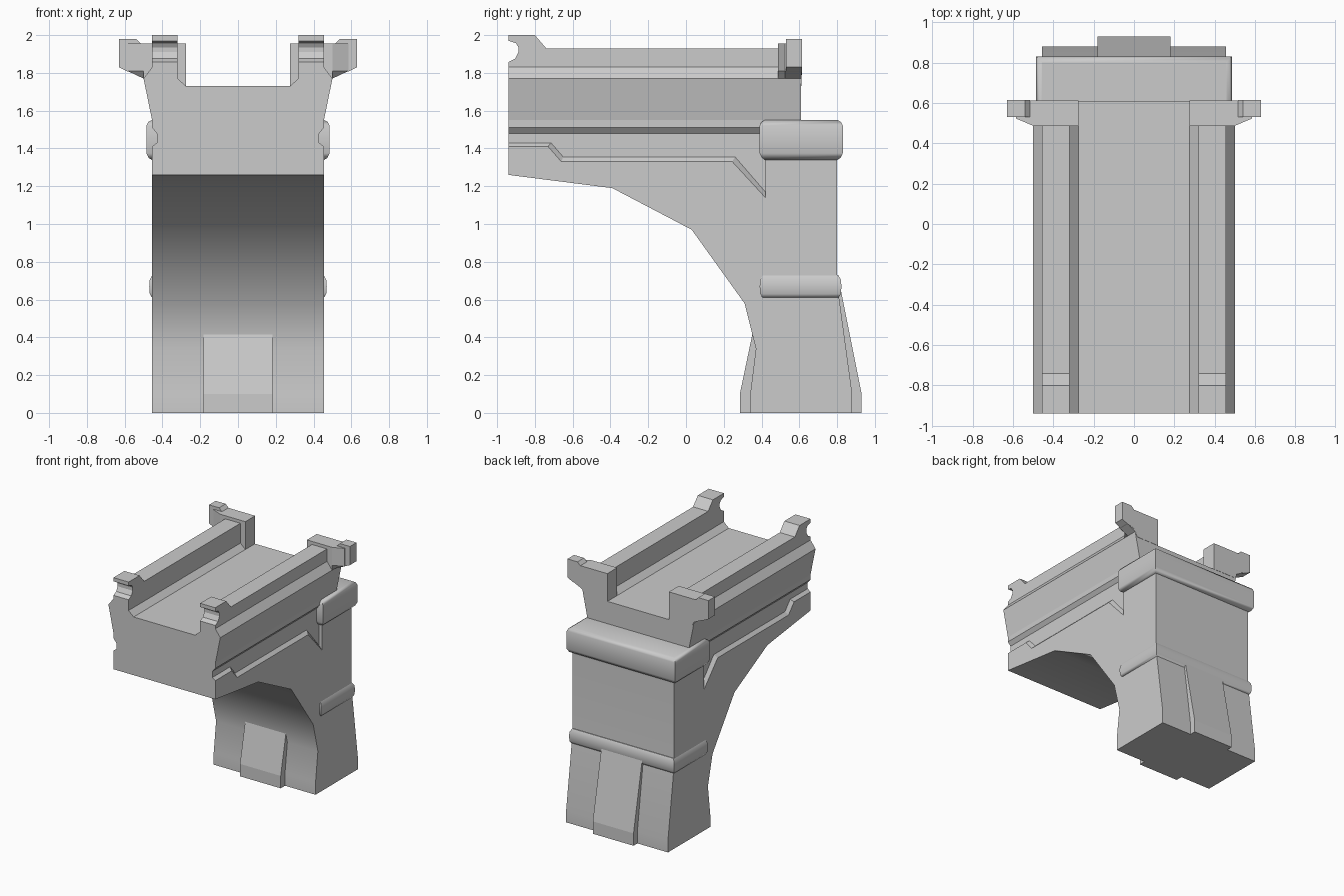
import bpy, bmesh, math

if "Cube" in bpy.data.objects:
    bpy.data.objects.remove(bpy.data.objects["Cube"])


def loft(name, rings, smooth=None):
    """Skin a closed solid through rings of equal point count."""
    bm = bmesh.new()
    vs = [[bm.verts.new(p) for p in ring] for ring in rings]
    n = len(vs[0])
    bm.faces.new(vs[0])
    bm.faces.new(vs[-1])
    for a, b in zip(vs, vs[1:]):
        for i in range(n):
            j = (i + 1) % n
            bm.faces.new((a[i], a[j], b[j], b[i]))
    bmesh.ops.recalc_face_normals(bm, faces=bm.faces)
    mesh = bpy.data.meshes.new(name)
    bm.to_mesh(mesh)
    bm.free()
    ob = bpy.data.objects.new(name, mesh)
    bpy.context.collection.objects.link(ob)
    if smooth:
        shade(ob, smooth)
    return ob


def activate(ob):
    bpy.ops.object.select_all(action='DESELECT')
    ob.select_set(True)
    bpy.context.view_layer.objects.active = ob


def shade(ob, angle):
    activate(ob)
    bpy.ops.object.shade_smooth_by_angle(angle=math.radians(angle))


def side_extrude(name, yz, x0, x1):
    return loft(name, [[(x, y, z) for y, z in yz] for x in (x0, x1)])


def band(name, y0, y1, half, profile, smooth):
    """Rectangular moulding: profile lists (inset, z)."""
    loft(name, [[(-half + i, y0 + i, z), (half - i, y0 + i, z),
                 (half - i, y1 - i, z), (-half + i, y1 - i, z)]
                for i, z in profile], smooth)


# Pier and half arch in one side profile
body = side_extrude("pier_and_arch", [
    (-0.94, 1.55), (-0.94, 1.26), (-0.39, 1.19), (0.03, 0.97), (0.31, 0.58),
    (0.37, 0.34), (0.34, 0.10), (0.34, 0), (0.88, 0), (0.88, 0.10),
    (0.805, 0.65), (0.80, 0.70), (0.80, 1.55)], -0.455, 0.455)

# Recessed spandrel panels with chamfered edges, cut on both sides
inner = [(-0.96, 1.43), (-0.715, 1.43), (-0.65, 1.355), (0.26, 1.355),
         (0.42, 1.17), (0.42, 1.48)]
outer = [(-0.96, 1.41), (-0.73, 1.41), (-0.66, 1.33), (0.245, 1.33),
         (0.42, 1.14), (0.42, 1.51)]
inner.append((-0.96, 1.48))
outer.append((-0.96, 1.51))
for s in (-1, 1):
    cutter = loft("panel_cutter", [[(s * x, y, z) for y, z in ring] for x, ring in
                                   ((0.43, inner), (0.455, outer), (0.52, outer))])
    cutter.hide_render = True
    mod = body.modifiers.new("panel", 'BOOLEAN')
    mod.operation = 'DIFFERENCE'
    mod.solver = 'EXACT'
    mod.object = cutter
    activate(body)
    bpy.ops.object.modifier_apply(modifier=mod.name)
    bpy.data.objects.remove(cutter)
shade(body, 28)

# Buttress running through the pier foot, seen front and back
side_extrude("buttress", [(0.352, 0.42), (0.285, 0.10), (0.285, 0), (0.93, 0),
                          (0.93, 0.10), (0.82, 0.65), (0.45, 0.65)], -0.182, 0.182)

# Rounded mouldings around the pier
band("pier_cap", 0.39, 0.83, 0.485,
     [(0.028, 1.34), (0.012, 1.35), (0, 1.375), (0, 1.52), (0.01, 1.54), (0.027, 1.55)], 50)
band("lower_moulding", 0.39, 0.823, 0.47,
     [(0.015, 0.61), (0.003, 0.63), (0, 0.67), (0.003, 0.705), (0.017, 0.73)], 60)

# Deck channel with flared sides and kerbs
half = [(0.455, 1.55), (0.50, 1.77), (0.455, 1.83), (0.32, 1.83),
        (0.32, 1.77), (0.275, 1.73)]
section = half + [(-x, z) for x, z in reversed(half)]
loft("deck", [[(x, y, z) for x, z in section] for y in (-0.94, 0.61)])

# Parapet walls with notched front finial
parapet = [(0.50, 1.83), (0.50, 1.93), (-0.74, 1.93), (-0.80, 2.0), (-0.94, 2.0),
           (-0.94, 1.97), (-0.90, 1.957), (-0.887, 1.935), (-0.887, 1.91),
           (-0.905, 1.875), (-0.94, 1.857), (-0.94, 1.83)]
# Rear end posts and their projecting outer blocks
post = [(0.275, 1.73), (0.275, 1.955), (0.585, 1.955), (0.585, 1.81), (0.50, 1.77), (0.48, 1.73)]
block = [(0.515, 1.955), (0.54, 1.98), (0.63, 1.98), (0.63, 1.83), (0.585, 1.808), (0.515, 1.79)]
for s, side in ((-1, "left"), (1, "right")):
    side_extrude("parapet_" + side, parapet, s * 0.32, s * 0.455)
    loft("end_post_" + side, [
        [(s * min(x, 0.5), 0.487, z) for x, z in post],
        [(s * x, 0.523, z) for x, z in post],
        [(s * x, 0.612, z) for x, z in post]])
    loft("end_block_" + side, [[(s * x, y, z) for x, z in block] for y in (0.53, 0.614)])
